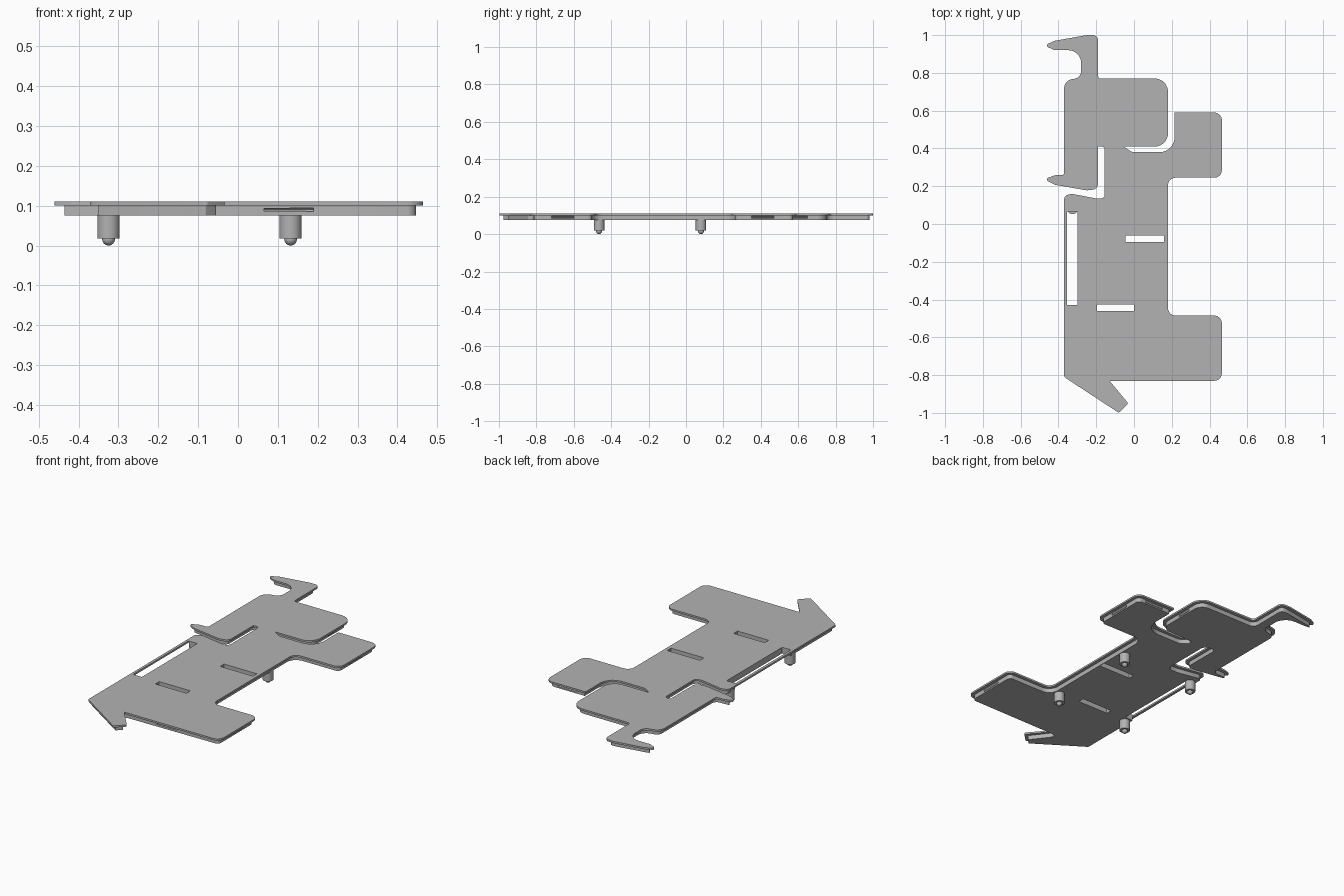
import bpy, bmesh, math
from mathutils import Vector

cube = bpy.data.objects.get("Cube")
if cube:
    bpy.data.objects.remove(cube, do_unlink=True)

grey = bpy.data.materials.new("matte_grey")
grey.use_nodes = True
colour = (0.45, 0.45, 0.45, 1)
grey.diffuse_color = colour
grey.node_tree.nodes["Principled BSDF"].inputs["Base Color"].default_value = colour

TOP, SEAM, BASE, INSET = 0.11, 0.1, 0.075, 0.018

# Plate corners, anticlockwise: x, y, corner radius
corners = [
    (-.08, -1, .01), (-.03, -.95, .01), (-.13, -.83, 0),             # tail
    (.465, -.83, .04), (.465, -.485, .04), (.18, -.485, .04),        # front tab
    (.18, .245, .04), (.465, .245, .04), (.465, .59, .04),           # rear tab
    (.215, .59, 0), (.215, .38, .08), (-.01, .38, .04),              # right gap
    (-.055, .41, 0), (.18, .41, .07), (.18, .77, .07),               # head
    (-.19, .77, .015), (-.19, 1, .06), (-.25, 1, .04),               # hook
    (-.42, .97, .03), (-.475, .945, .01), (-.42, .92, .02),
    (-.28, .92, .08), (-.28, .775, .04), (-.37, .76, .05),
    (-.37, .26, .01), (-.42, .258, .03), (-.475, .237, .01),         # lower claw
    (-.42, .208, .03), (-.25, .178, .05), (-.19, .185, .04),
    (-.19, .41, 0), (-.155, .41, .04), (-.155, .135, .04),           # left gap
    (-.2, .135, .05), (-.33, .16, .02), (-.37, .15, .03),
    (-.37, -.81, .02),
]

# Slots: x0, x1, y0, y1
cross_slots = [(-.045, .16, -.095, -.06), (-.195, 0, -.46, -.425)]
side_slot = (-.355, -.3, -.43, .065)


def neighbours(pts):
    n = len(pts)
    for i in range(n):
        prev, cur, nxt = (Vector(pts[(i + k) % n][:2]) for k in (-1, 0, 1))
        yield prev, cur, nxt, pts[i][2]


def inset(pts, d):
    """Move every corner inwards by d, adapting its radius."""
    out = []
    for prev, cur, nxt, r in neighbours(pts):
        a, b = (cur - prev).normalized(), (nxt - cur).normalized()
        na, nb = Vector((-a.y, a.x)), Vector((-b.y, b.x))
        m = (na + nb).normalized()
        p = cur + m * min(d / max(m.dot(na), 0.01), d * 1.5)
        turn = a.x * b.y - a.y * b.x
        out.append((p.x, p.y, max(r - d, 0.004) if turn > 0 else r + d))
    return out


def rounded(pts, steps=7):
    """Replace each corner by an arc."""
    out = []
    for prev, cur, nxt, r in neighbours(pts):
        a, b = prev - cur, nxt - cur
        half = a.angle(b) / 2
        t = min(r / math.tan(half), 0.48 * a.length, 0.48 * b.length) if r else 0
        if t < 0.001:
            out.append(cur)
            continue
        a.normalize()
        b.normalize()
        bis = (a + b).normalized()
        centre = cur + bis * (t / math.cos(half))
        radius = t * math.tan(half)
        s, e = cur + a * t - centre, cur + b * t - centre
        for k in range(steps + 1):
            f = k / steps
            out.append(centre + s.lerp(e, f).normalized() * radius)
    return out


def rectangle(x0, x1, y0, y1):
    return [Vector(p) for p in ((x0, y0), (x1, y0), (x1, y1), (x0, y1))]


def finish(name, bm, smooth=True):
    mesh = bpy.data.meshes.new(name)
    bm.to_mesh(mesh)
    bm.free()
    ob = bpy.data.objects.new(name, mesh)
    bpy.context.collection.objects.link(ob)
    mesh.materials.append(grey)
    if smooth:
        bpy.ops.object.select_all(action='DESELECT')
        ob.select_set(True)
        bpy.context.view_layer.objects.active = ob
        bpy.ops.object.shade_smooth_by_angle(angle=math.radians(30))
    return ob


def plate(name, loops, z0, z1):
    """Flat slab with holes, extruded from closed loops."""
    bm = bmesh.new()
    edges = []
    for loop in loops:
        vs = [bm.verts.new((p.x, p.y, z0)) for p in loop]
        edges += [bm.edges.new((v, vs[i - 1])) for i, v in enumerate(vs)]
    bmesh.ops.triangle_fill(bm, edges=edges, use_beauty=True)
    ext = bmesh.ops.extrude_face_region(bm, geom=bm.faces[:])
    moved = [g for g in ext["geom"] if isinstance(g, bmesh.types.BMVert)]
    bmesh.ops.translate(bm, verts=moved, vec=(0, 0, z1 - z0))
    bmesh.ops.recalc_face_normals(bm, faces=bm.faces[:])
    return finish(name, bm)


# Thin top plate with three slots
holes = [rectangle(*s) for s in cross_slots]
plate("top_plate", [rounded(corners)] + holes + [rectangle(*side_slot)], SEAM, TOP)

# Inset lower body; its side slot is open to the outer edge
body = inset(corners, INSET)
edge_x = body[-1][0]
_, sx, sy0, sy1 = side_slot
body[-1:-1] = [(edge_x, sy1, 0), (sx, sy1, 0), (sx, sy0, 0), (edge_x, sy0, 0)]
lower = plate("lower_body", [rounded(body)] + holes, BASE, SEAM)

# V-shaped snap grooves in the sides of the lower body: x, y, length, runs along x
grooves = [(.1275, -.812, .125, True), (.447, -.66, .12, False),
           (.447, .41, .12, False), (.162, .61, .08, False),
           (.34, .572, .12, True), (0, .752, .12, True)]
bm = bmesh.new()
for x, y, length, along_x in grooves:
    made = bmesh.ops.create_cone(bm, cap_ends=True, segments=4, radius1=.007,
                                 radius2=.007, depth=length)["verts"]
    for v in made:
        c = v.co.copy()
        v.co = (x + c.z, y + c.y, .09 + c.x) if along_x else (x + c.x, y + c.z, .09 + c.y)
bmesh.ops.recalc_face_normals(bm, faces=bm.faces[:])
cutter = finish("groove_cutter", bm, smooth=False)
cutter.hide_render = True
cutter.hide_set(True)
cut = lower.modifiers.new("snap_grooves", 'BOOLEAN')
cut.operation = 'DIFFERENCE'
cut.solver = 'EXACT'
cut.object = cutter

# Four pegs with ball tips
for side, x in (("right", -.325), ("left", .132)):
    for end, y in (("front", -.465), ("back", .08)):
        bm = bmesh.new()
        peg = bmesh.ops.create_cone(bm, cap_ends=True, segments=32, radius1=.028,
                                    radius2=.028, depth=.06)["verts"]
        bmesh.ops.translate(bm, verts=peg, vec=(x, y, .048))
        ball = bmesh.ops.create_uvsphere(bm, u_segments=24, v_segments=12, radius=.016)["verts"]
        bmesh.ops.translate(bm, verts=ball, vec=(x, y, .016))
        finish(f"{end}_{side}_peg", bm)
